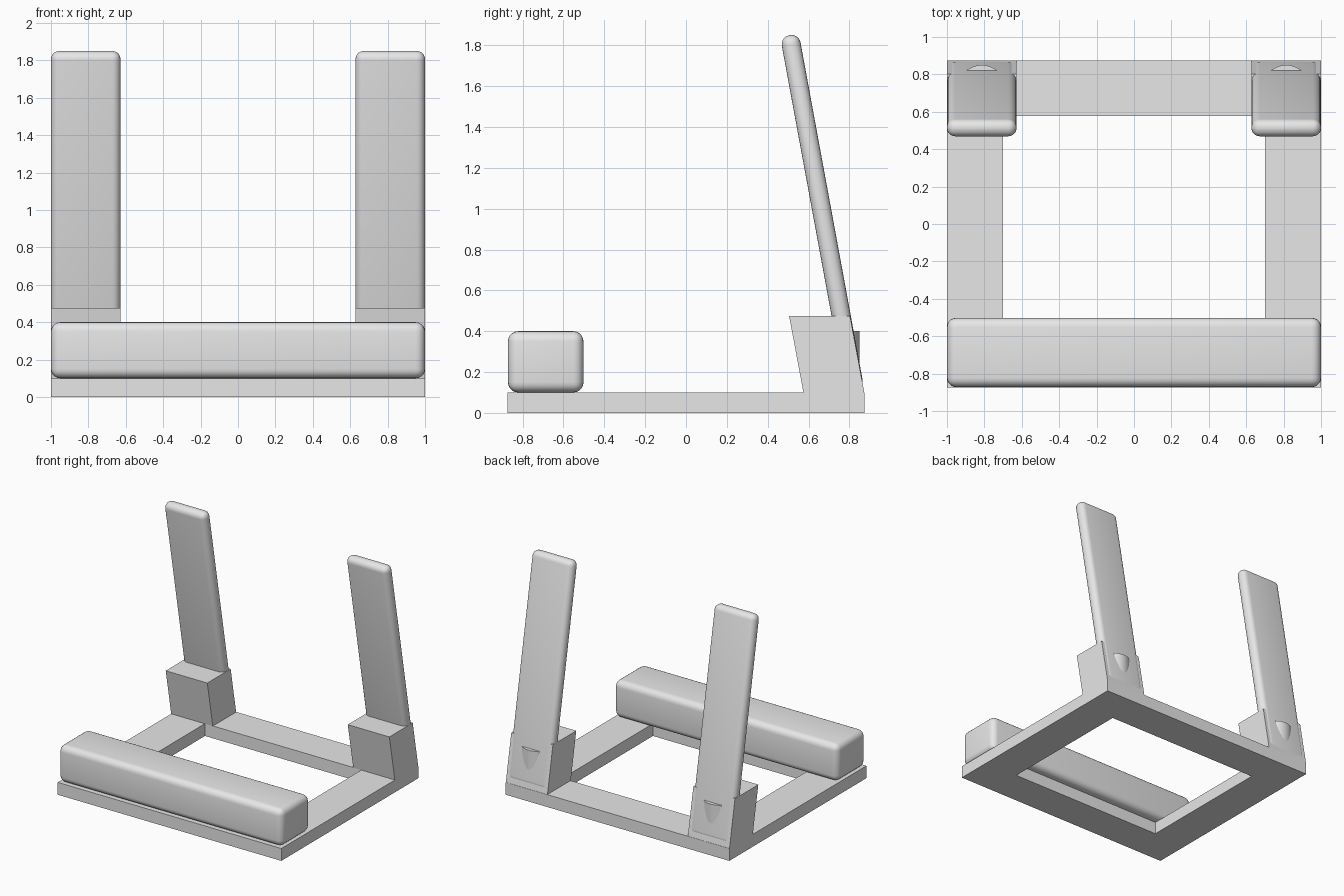
import bpy, bmesh, math

if "Cube" in bpy.data.objects:
    bpy.data.objects.remove(bpy.data.objects["Cube"], do_unlink=True)

# Single neutral grey
grey = bpy.data.materials.new("plain_grey")
grey.use_nodes = True
colour = (0.8, 0.8, 0.8, 1)
grey.diffuse_color = colour
grey.node_tree.nodes["Principled BSDF"].inputs["Base Color"].default_value = colour


def make_object(name, bm):
    bmesh.ops.recalc_face_normals(bm, faces=bm.faces)
    mesh = bpy.data.meshes.new(name)
    bm.to_mesh(mesh)
    bm.free()
    obj = bpy.data.objects.new(name, mesh)
    bpy.context.collection.objects.link(obj)
    mesh.materials.append(grey)
    return obj


def smooth(obj):
    bpy.ops.object.select_all(action="DESELECT")
    obj.select_set(True)
    bpy.context.view_layer.objects.active = obj
    bpy.ops.object.shade_smooth_by_angle(angle=math.radians(35))


def rounded_box(name, centre, size, radius, tilt=0):
    bm = bmesh.new()
    bmesh.ops.create_cube(bm, size=1)
    bmesh.ops.scale(bm, vec=size, verts=bm.verts)
    bmesh.ops.bevel(bm, geom=bm.edges[:], offset=radius, segments=5,
                    profile=0.5, affect="EDGES")
    obj = make_object(name, bm)
    obj.location = centre
    obj.rotation_euler.x = tilt
    smooth(obj)


def prism(name, profile, x0, x1):
    # Extrude a side profile of (y, z) points along x
    bm = bmesh.new()
    face = bm.faces.new([bm.verts.new((x0, y, z)) for y, z in profile])
    out = bmesh.ops.extrude_face_region(bm, geom=[face])
    moved = [v for v in out["geom"] if isinstance(v, bmesh.types.BMVert)]
    bmesh.ops.translate(bm, vec=(x1 - x0, 0, 0), verts=moved)
    make_object(name, bm)


# Base frame: flat rectangular ring
bm = bmesh.new()
signs = [(-1, -1), (1, -1), (1, 1), (-1, 1)]
rings = [[bm.verts.new((sx * w, sy * d, z)) for sx, sy in signs]
         for w, d, z in ((1, 0.875, 0), (1, 0.875, 0.1),
                         (0.7, 0.578, 0.1), (0.7, 0.578, 0))]
for i in range(4):
    a, b = rings[i], rings[(i + 1) % 4]
    for j in range(4):
        k = (j + 1) % 4
        bm.faces.new((a[j], a[k], b[k], b[j]))
make_object("base_frame", bm)

# Front cushion bar
rounded_box("front_bar", (0, -0.687, 0.25), (2, 0.37, 0.3), 0.05)

# Slanted socket, leaning upright and hidden peg on each side
socket = [(0.575, 0.1), (0.873, 0.1), (0.803, 0.475), (0.505, 0.475)]
for side, label in ((1, "left"), (-1, "right")):
    x = side * 0.814
    prism(label + "_socket", socket, x - 0.186, x + 0.186)
    rounded_box(label + "_upright", (x, 0.667, 0.98),
                (0.372, 0.093, 1.768), 0.044, tilt=0.182)
    bm = bmesh.new()
    bmesh.ops.create_cone(bm, cap_ends=True, segments=48, radius1=0.125,
                          radius2=0.125, depth=0.3)
    bmesh.ops.translate(bm, vec=(x, 0.725, 0.25), verts=bm.verts)
    smooth(make_object(label + "_peg", bm))
